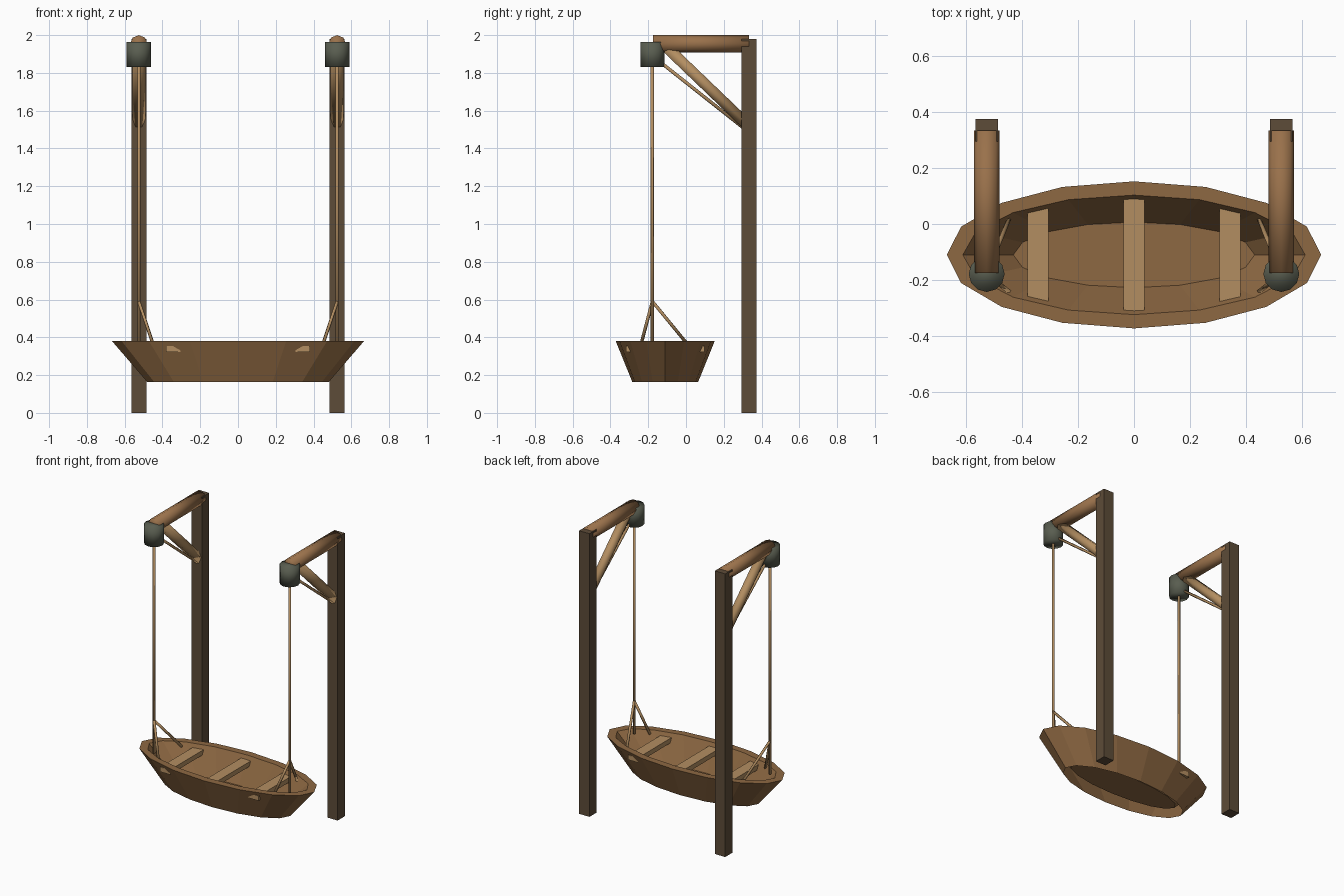
import bpy, bmesh
from math import cos, sin, pi
from mathutils import Vector, Quaternion

if "Cube" in bpy.data.objects:
    bpy.data.objects.remove(bpy.data.objects["Cube"])


def material(name, rgb):
    m = bpy.data.materials.new(name)
    m.diffuse_color = (*rgb, 1)
    m.use_nodes = True
    m.node_tree.nodes["Principled BSDF"].inputs["Base Color"].default_value = m.diffuse_color
    return m


POST = material("dark wood", (0.11, 0.072, 0.04))
BEAM = material("round timber", (0.32, 0.165, 0.07))
BRACE = material("brace wood", (0.45, 0.27, 0.12))
HULL = material("hull wood", (0.27, 0.14, 0.055))
SEAT = material("seat wood", (0.45, 0.27, 0.12))
ROPE = material("rope", (0.45, 0.27, 0.12))
IRON = material("iron", (0.10, 0.11, 0.08))


def finish(ob, name, mat):
    ob.name = name
    ob.data.materials.append(mat)
    return ob


def box(name, lo, hi, mat):
    lo, hi = Vector(lo), Vector(hi)
    bpy.ops.mesh.primitive_cube_add(size=1, location=(lo + hi) / 2)
    ob = bpy.context.object
    ob.scale = hi - lo
    return finish(ob, name, mat)


def rod(name, a, b, r, mat, sides=8, spin=0.0):
    a, b = Vector(a), Vector(b)
    d = b - a
    bpy.ops.mesh.primitive_cylinder_add(vertices=sides, radius=r, depth=d.length,
                                        location=(a + b) / 2)
    ob = bpy.context.object
    ob.rotation_euler = (d.to_track_quat('Z', 'Y') @ Quaternion((0, 0, 1), spin)).to_euler()
    bpy.ops.object.shade_smooth()
    return finish(ob, name, mat)


# Hull: flared outer skin, rim and inner skin with a raised floor, open underneath
CY, N = -0.110, 16
bm = bmesh.new()


def ring(rx, ry, z):
    return [bm.verts.new((rx * cos(2 * pi * i / N), CY + ry * sin(2 * pi * i / N), z))
            for i in range(N)]


rings = [ring(0.48, 0.174, 0.163), ring(0.667, 0.262, 0.38),
         ring(0.61, 0.213, 0.38), ring(0.43, 0.117, 0.205)]
for p, q in zip(rings, rings[1:]):
    for i in range(N):
        j = (i + 1) % N
        bm.faces.new((p[i], p[j], q[j], q[i]))
bm.faces.new(rings[3])
me = bpy.data.meshes.new("boat_hull")
bm.to_mesh(me)
bm.free()
hull = bpy.data.objects.new("boat_hull", me)
bpy.context.collection.objects.link(hull)
finish(hull, "boat_hull", HULL)

# Seats, whose ends pass through the hull near bow and stern
for x, label in ((-0.342, "left"), (0, "middle"), (0.342, "right")):
    box(f"{label}_seat", (x - 0.038, CY - 0.207, 0.322), (x + 0.038, CY + 0.207, 0.355), SEAT)

# Two hoisting frames with pulleys and ropes
RY = -0.178
for s, side in ((-1, "left"), (1, "right")):
    x = 0.525 * s
    box(f"{side}_post", (x - 0.04, 0.294, 0), (x + 0.04, 0.374, 1.98), POST)
    rod(f"{side}_beam", (x, -0.175, 1.954), (x, 0.333, 1.954), 0.046, BEAM, 8)
    rod(f"{side}_brace", (x, -0.097, 1.93), (x, 0.32, 1.53), 0.034, BRACE, 6, pi / 6)
    rod(f"{side}_brace_rope", (x, RY, 1.89), (x, 0.315, 1.50), 0.009, ROPE, 6)
    rod(f"{side}_pulley", (x, RY, 1.83), (x, RY, 1.964), 0.064, IRON, 12)
    # Hanging rope down to the boat and the two side slings
    rod(f"{side}_hoist_rope", (x, RY, 0.36), (x, RY, 1.85), 0.009, ROPE, 6)
    for y, label in ((-0.24, "front"), (0.015, "back")):
        rod(f"{side}_{label}_sling", (x, RY, 0.59), (0.447 * s, y, 0.355), 0.009, ROPE, 6)
